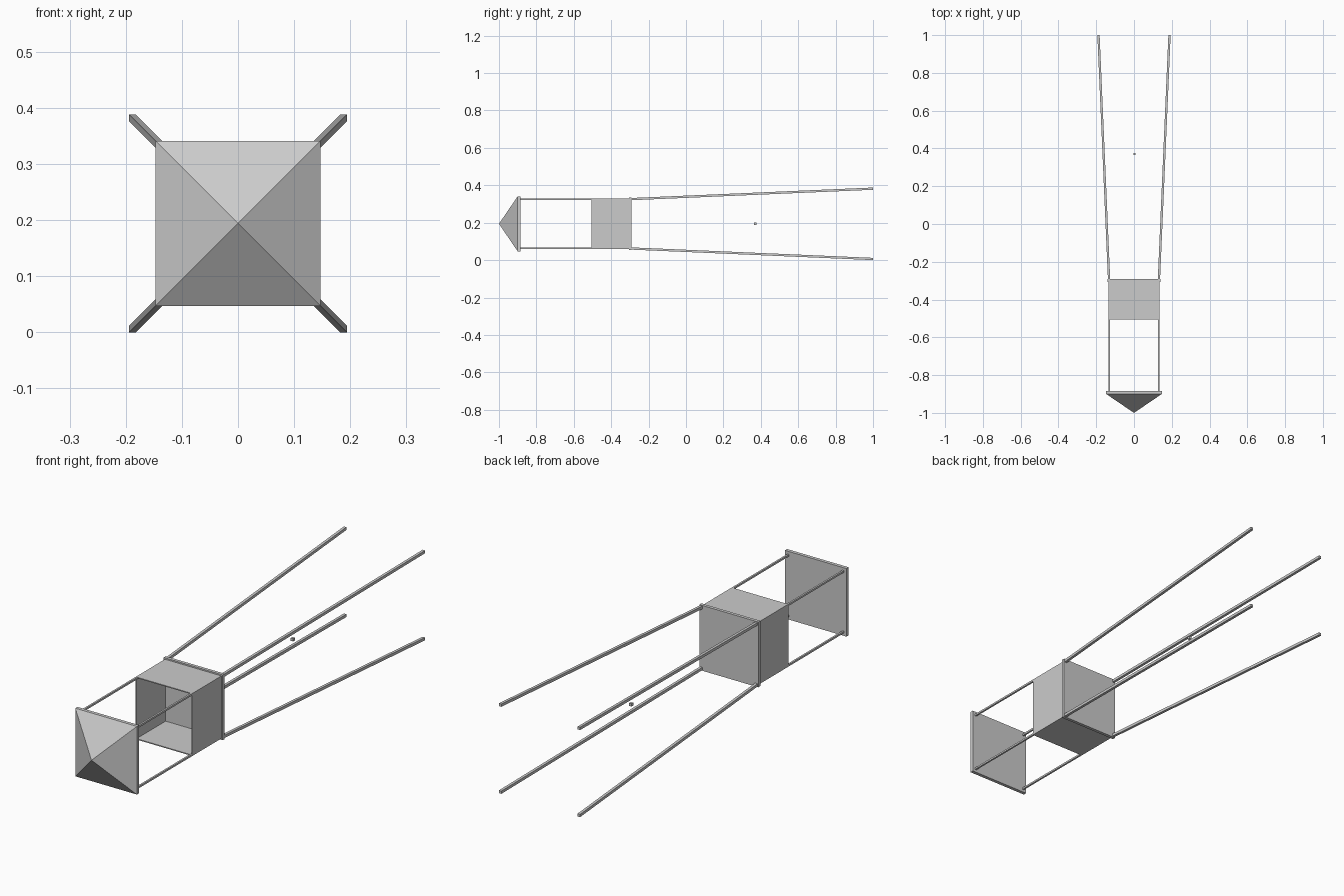
import bpy
import bmesh
from mathutils import Vector

MID = 0.194  # height of the long axis

default = bpy.data.objects.get("Cube")
if default:
    bpy.data.objects.remove(default, do_unlink=True)

grey = bpy.data.materials.new("plain grey")
grey.use_nodes = True
colour = (0.6, 0.6, 0.6, 1)
grey.diffuse_color = colour
grey.node_tree.nodes["Principled BSDF"].inputs["Base Color"].default_value = colour


def loft(name, start, end, half_start, half_end):
    """Square bar along y between two centres; a zero half width makes a point."""
    bm = bmesh.new()
    bmesh.ops.create_cube(bm, size=2)
    for v in bm.verts:
        centre, half = (start, half_start) if v.co.y < 0 else (end, half_end)
        v.co = Vector(centre) + Vector((v.co.x * half, 0, v.co.z * half + MID))
    bmesh.ops.remove_doubles(bm, verts=bm.verts, dist=0.0001)
    bmesh.ops.recalc_face_normals(bm, faces=bm.faces)
    mesh = bpy.data.meshes.new(name)
    bm.to_mesh(mesh)
    bm.free()
    mesh.materials.append(grey)
    obj = bpy.data.objects.new(name, mesh)
    bpy.context.collection.objects.link(obj)
    return obj


# Pointed cap and its square rim
loft("cap_point", (0, -1, 0), (0, -0.9, 0), 0, 0.147)
loft("cap_rim", (0, -0.9, 0), (0, -0.885, 0), 0.147, 0.147)

# Box, open towards the cap, closed by the back plate
box = loft("open_box", (0, -0.505, 0), (0, -0.3, 0), 0.135, 0.135)
bm = bmesh.new()
bm.from_mesh(box.data)
bmesh.ops.delete(bm, geom=[f for f in bm.faces if f.normal.y < -0.5], context="FACES")
bm.to_mesh(box.data)
bm.free()
walls = box.modifiers.new("walls", "SOLIDIFY")
walls.thickness = 0.006
walls.offset = -1
loft("back_plate", (0, -0.306, 0), (0, -0.292, 0), 0.141, 0.141)

# Four thin struts and four splayed legs
for side, sx in (("left", 1), ("right", -1)):
    for level, sz in (("upper", 1), ("lower", -1)):
        def corner(y, d):
            return (sx * d, y, sz * d)
        loft(f"{level}_{side}_strut", corner(-0.886, 0.131), corner(-0.5, 0.131), 0.004, 0.004)
        loft(f"{level}_{side}_leg", corner(-0.293, 0.132), corner(1, 0.188), 0.006, 0.006)

# Small loose block between the legs
loft("small_block", (0.003, 0.364, 0), (0.003, 0.376, 0), 0.006, 0.006)
